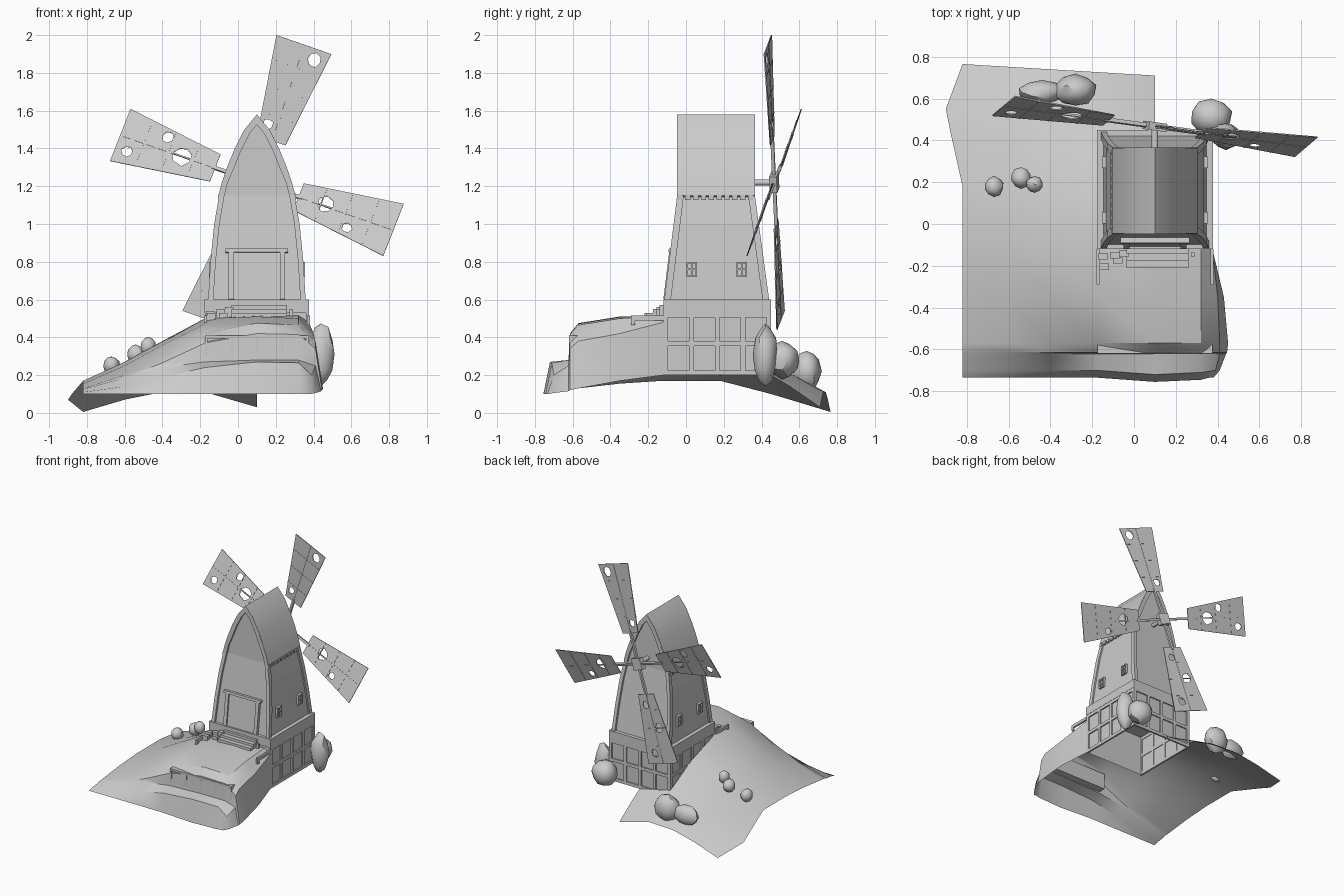
import bpy, bmesh, math, random
from mathutils import Vector, Matrix

if "Cube" in bpy.data.objects:
    bpy.data.objects.remove(bpy.data.objects["Cube"])
random.seed(4)
CX = 0.1  # tower centre line

def activate(ob):
    bpy.ops.object.select_all(action='DESELECT')
    ob.select_set(True)
    bpy.context.view_layer.objects.active = ob

def finish(name, bm, smooth=None, solid=True):
    bmesh.ops.remove_doubles(bm, verts=bm.verts, dist=1e-4)
    if solid:
        bmesh.ops.recalc_face_normals(bm, faces=bm.faces)
    me = bpy.data.meshes.new(name)
    bm.to_mesh(me)
    bm.free()
    ob = bpy.data.objects.new(name, me)
    bpy.context.collection.objects.link(ob)
    if smooth:
        activate(ob)
        bpy.ops.object.shade_smooth_by_angle(angle=math.radians(smooth))

def add_box(bm, lo, hi, mat=Matrix()):
    lo, hi = Vector(lo), Vector(hi)
    m = Matrix.Translation((lo + hi) / 2) @ Matrix.Diagonal((*(hi - lo), 1))
    bmesh.ops.create_cube(bm, size=1, matrix=mat @ m)

def boxes(name, items, mat=Matrix()):
    bm = bmesh.new()
    for lo, hi in items:
        add_box(bm, lo, hi, mat)
    finish(name, bm)

def skin(bm, rows, ring=False):
    vs = [[bm.verts.new(p) for p in r] for r in rows]
    n = len(rows[0])
    for a, b in zip(vs, vs[1:]):
        for i in range(n if ring else n - 1):
            j = (i + 1) % n
            bm.faces.new((a[i], a[j], b[j], b[i]))
    if ring:
        bm.faces.new(vs[0])
        bm.faces.new(vs[-1])

# hillside: left slope, front mound and a flap behind the tower
left = [  # y, skew, x of outer edge, four heights
    (.765, .06, -.82, (.005, .07, .11, .11)), (.55, 0, -.9, (.07, .15, .19, .21)),
    (.45, 0, -.88, (.1, .17, .22, .26)), (.18, 0, -.82, (.17, .24, .32, .4)),
    (-.12, 0, -.82, (.17, .27, .38, .5)), (-.35, 0, -.82, (.155, .25, .36, .47)),
    (-.57, 0, -.82, (.13, .2, .29, .42)), (-.615, 0, -.82, (.125, .185, .265, .37)),
    (-.622, 0, -.82, (.12, .18, .24, .27)), (-.7, 0, -.82, (.11, .14, .19, .24)),
    (-.735, 0, -.82, (.1, .1, .1, .1))]
right = [  # mound heights at x .1 and .32, then (x, z) of the right flank
    (.515, .515, .375, .48, .375, .2), (.51, .5, .4, .42, .43, .17),
    (.475, .465, .41, .38, .45, .13), (.42, .415, .41, .34, .445, .12),
    (.28, .28, .41, .25, .44, .115), (.27, .265, .39, .2, .41, .105),
    (.1, .1, .36, .1, .38, .1)]
lrows = [[(x, y - k * (x + .82), z) for x, z in zip((x0, -.6, -.4, -.175), zs)]
         for y, k, x0, zs in left]
rrows = []
for lr, (za, zb, xc, zc, xd, zd) in zip(lrows[4:], right):
    y = lr[0][1]
    bulge = .02 if y < -.63 else 0
    rrows.append([lr[3], (.1, y - bulge, za), (.32, y - bulge / 2, zb), (xc, y, zc), (xd, y, zd)])
flap = [[lrows[0][3], (.1, .71, .03)], [lrows[1][3], (.1, .55, .14)], [lrows[2][3], (.1, .45, .2)]]
bm = bmesh.new()
for rows in (lrows, rrows, flap):
    skin(bm, rows)
bm.normal_update()
for f in bm.faces:
    if f.normal.z < 0:
        f.normal_flip()
finish("hillside", bm, 35, solid=False)

# cellar window set in the front of the mound
boxes("cellar_window", [((-.175, -.61, .28), (.375, -.56, .41)),
                        ((-.175, -.62, .28), (.375, -.6, .297)), ((-.175, -.62, .393), (.375, -.6, .41))]
      + [((x, -.62, .28), (x + .014, -.6, .41)) for x in [-.175 + .134 * i for i in range(5)]])

# stone base with timber framing, open underneath
bm = bmesh.new()
add_box(bm, (-.165, -.11, .2), (.365, .44, .55))
bmesh.ops.delete(bm, geom=[f for f in bm.faces if f.calc_center_median().z < .21], context='FACES_ONLY')
finish("base_walls", bm)
boxes("base_cap", [((-.177, -.12, .53), (.377, .45, .6))])
beams = []
for z in (.2, .355, .505):
    beams += [((x, -.12, z), (x + .015, .45, z + .025)) for x in (-.175, .36)]
    beams.append(((-.175, .435, z), (.375, .45, z + .025)))
for i in range(5):
    y, x = -.12 + .1363 * i, -.175 + .1313 * i
    beams += [((xa, y, .2), (xa + .015, y + .025, .53)) for xa in (-.175, .36)]
    beams.append(((x, .435, .2), (x + .025, .45, .53)))
boxes("base_timbers", beams)
boxes("kerb_beams", [b for x in (-.18, .365) for b in
                     (((x, -.29, .49), (x + .015, -.12, .515)), ((x, -.29, .465), (x + .015, -.27, .49)))])

# tower walls from a half width / height profile
prof = [(.258, .6), (.246, .8), (.226, 1.0), (.2, 1.15), (.182, 1.22), (.155, 1.3),
        (.115, 1.4), (.065, 1.5), (0, 1.58)]

def y_front(z):
    return -.115 + .068 * min(1, (z - .6) / .55)

def y_back(z):
    return .44 - .075 * min(1, (z - .6) / .55)

rows = []
for w, z in prof:
    h, a, b = max(w - .012, .001), y_front(z) + .018, y_back(z) - .018
    zz = z - .012 if z > 1.2 else z
    rows.append([(CX - h, a, zz), (CX + h, a, zz), (CX + h, b, zz), (CX - h, b, zz)])
bm = bmesh.new()
skin(bm, rows, ring=True)
finish("tower_walls", bm)

# pointed arch trim, front and back
path = [(-w, z) for w, z in prof] + [(w, z) for w, z in prof[-2::-1]]
for name, back in (("front_arch_trim", False), ("back_arch_trim", True)):
    rows = []
    for w, z in path:
        y0 = y_back(z) - .035 if back else y_front(z)
        y1 = y0 + .035
        wi = math.copysign(max(abs(w) - .028, 0), w)
        zi = z - (.055 if w == 0 else .018 if z > 1.25 else 0)
        rows.append([(CX + w, y0, z), (CX + w, y1, z), (CX + wi, y1, zi), (CX + wi, y0, zi)])
    bm = bmesh.new()
    skin(bm, rows, ring=True)
    finish(name, bm)

# roof shell with a scalloped lower edge
rows = []
for w, z in [p for p in path if p[1] > 1.1]:
    wi = math.copysign(max(abs(w) - .014, 0), w)
    wo, zi = w * 1.02, z - (.02 if w == 0 else .008)
    rows.append([(CX + wo, -.046, z), (CX + wo, .363, z), (CX + wi, .363, zi), (CX + wi, -.046, zi)])
bm = bmesh.new()
skin(bm, rows, ring=True)
finish("roof", bm, 25)
boxes("roof_scallops", [((x - .007, -.046 + .0415 * i, 1.128), (x + .007, -.018 + .0415 * i, 1.155))
                        for x in (CX - .2, CX + .2) for i in range(10)])

# door leaning with the front wall, steps and paving
lean = Matrix.Translation((CX, -.1, .6)) @ Matrix.Rotation(-math.atan(.068 / .55), 4, 'X')
boxes("door_frame", [((-.15, -.02, 0), (-.122, .01, .25)), ((.122, -.02, 0), (.15, .01, .25)),
                     ((-.165, -.024, .25), (.165, .01, .27))], lean)
boxes("door", [((-.122, -.008, 0), (.122, .01, .25))], lean)
boxes("door_steps", [((-.035, -.21 + .035 * i, .5), (.26, -.11, .53 + .02 * i)) for i in range(3)])
boxes("step_post", [((.272, -.155, .5), (.29, -.137, .55))])
boxes("paving_stones", [((x, y, .48), (x + .045, y + .03, .53 + h)) for x, y, h in
                        ((-.17, -.17, .01), (-.115, -.165, .02), (-.07, -.155, .03), (-.165, -.22, 0), (-.1, -.19, 0))])

# side windows with cross bars
bars = ((-.028, .72, -.02, .8), (.02, .72, .028, .8), (-.028, .72, .028, .728),
        (-.028, .792, .028, .8), (-.004, .72, .004, .8), (-.028, .756, .028, .764))
boxes("side_windows", [((x - .014, y + a, b), (x + .014, y + c, d))
                       for x in (CX - .24, CX + .24) for y in (.03, .295) for a, b, c, d in bars])

# shaft and hub
bm = bmesh.new()
bmesh.ops.create_cone(bm, cap_ends=True, segments=10, radius1=.016, radius2=.016, depth=.14,
                      matrix=Matrix.Translation((CX, .4, 1.22)) @ Matrix.Rotation(math.pi / 2, 4, 'X'))
finish("sail_shaft", bm, 40)
yaw = Matrix.Translation((CX, .467, 1.22)) @ Matrix.Rotation(math.radians(-7.7), 4, 'Z')
boxes("sail_hub", [((-.045, -.02, -.045), (.045, .02, .045))], yaw @ Matrix.Rotation(math.radians(19), 4, 'Y'))

# four torn sails: (angle, twist, holes as along, across, radius)
sails = [(19, 0, ((.716, .078, .04), (.31, -.045, .03))),
         (109, -20, ((.386, -.01, .045), (.535, .075, .03))),
         (199, 0, ((.32, -.03, .03), (.5, .05, .04), (.69, -.06, .035))),
         (289, 20, ((.705, -.075, .033), (.53, .075, .033), (.42, 0, .055)))]
R0, R1 = .235, .772

def half(r):
    return .08 + .075 * (r - R0) / (R1 - R0)

for n, (ang, twist, holes) in enumerate(sails, 1):
    a, t = math.radians(ang), math.radians(twist)
    u, v0 = Vector((math.sin(a), 0, math.cos(a))), Vector((math.cos(a), 0, -math.sin(a)))
    v = v0 * math.cos(t) + Vector((0, 1, 0)) * math.sin(t)
    mat = yaw @ Matrix((u, v, u.cross(v))).transposed().to_4x4()
    cu = bpy.data.curves.new("sail_cloth", 'CURVE')
    cu.dimensions, cu.fill_mode, cu.extrude = '2D', 'BOTH', .003
    loops = [[(R0, -half(R0)), (R1, -half(R1)), (R1, half(R1)), (R0, half(R0))]]
    for r, s, rad in holes:
        loops.append([(r + rad * random.uniform(.8, 1.1) * math.cos(k * math.tau / 7),
                       s + rad * random.uniform(.8, 1.1) * math.sin(k * math.tau / 7)) for k in range(7)])
    for lp in loops:
        sp = cu.splines.new('POLY')
        sp.points.add(len(lp) - 1)
        for p, c in zip(sp.points, lp):
            p.co = (*c, 0, 1)
        sp.use_cyclic_u = True
    ob = bpy.data.objects.new(f"sail_cloth_{n}", cu)
    ob.matrix_world = mat
    bpy.context.collection.objects.link(ob)
    activate(ob)
    bpy.ops.object.convert(target='MESH')
    boxes(f"sail_spar_{n}", [((0, -.009, -.009), (R0 + .02, .009, .009)), ((R0, -.004, -.005), (R1, .004, .005))]
          + [((r - .003, -half(r), -.005), (r + .003, half(r), .005)) for r in (.36, .5, .64)], mat)

# boulders and small stones
for n, (c, r) in enumerate([((.44, .42, .31), (.07, .065, .16)), ((.37, .51, .28), (.1, .09, .1)),
                            ((-.28, .64, .22), (.1, .075, .11)), ((-.44, .63, .2), (.11, .055, .08)),
                            ((-.67, .18, .25), (.045, .048, .05)), ((-.54, .22, .31), (.05, .05, .05)),
                            ((-.475, .19, .35), (.04, .04, .05))], 1):
    bm = bmesh.new()
    bmesh.ops.create_icosphere(bm, subdivisions=2, radius=1)
    for vert in bm.verts:
        k = random.uniform(.93, 1.07)
        vert.co = [c[i] + r[i] * k * vert.co[i] for i in range(3)]
    finish(f"rock_{n}", bm, 35)
